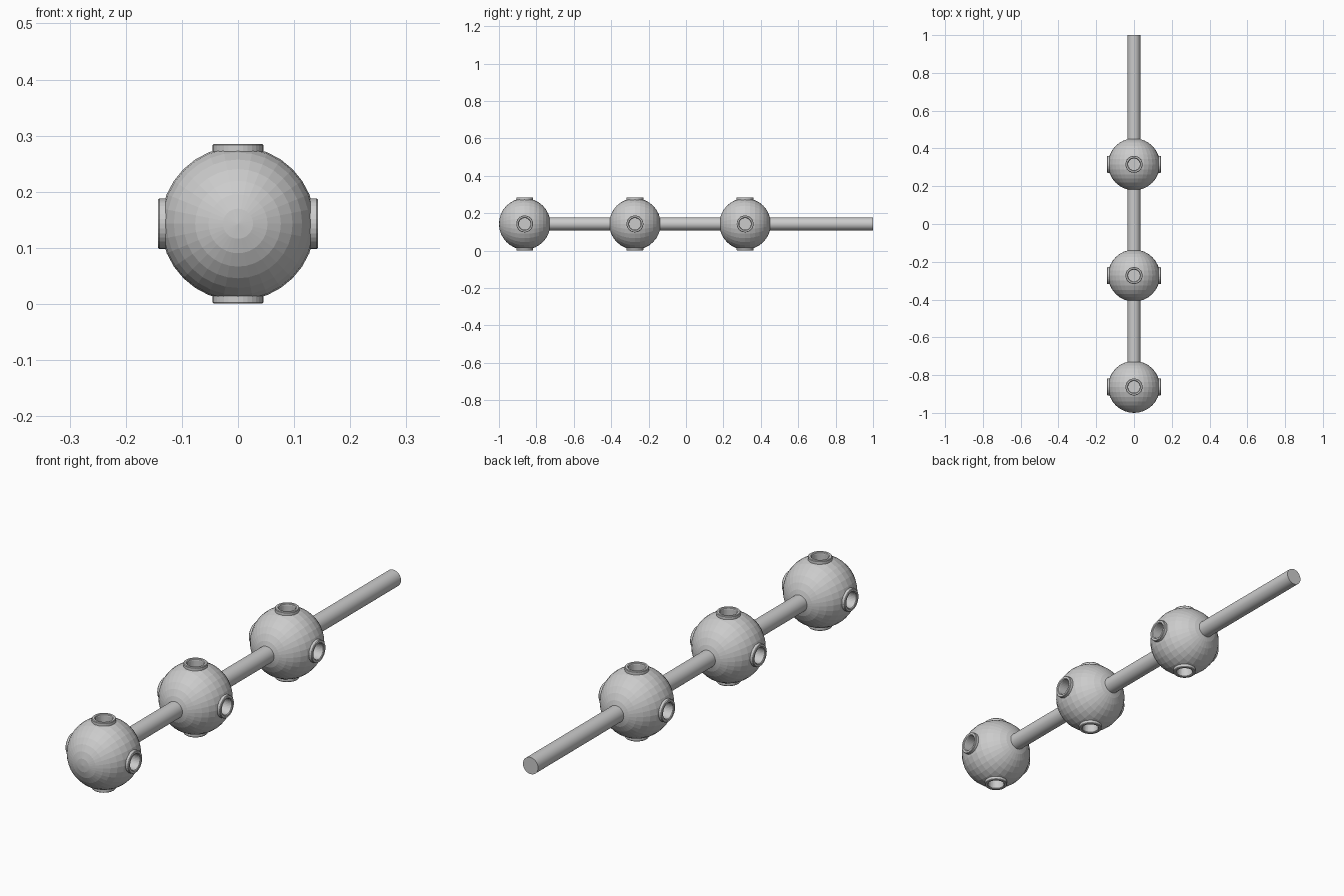
import bpy, bmesh, math
from mathutils import Matrix

if "Cube" in bpy.data.objects:
    bpy.data.objects.remove(bpy.data.objects["Cube"])

R = 0.1375           # ball radius
Z = 0.143            # axis height
BALLS = [-0.8625, -0.273, 0.316]
# four socket directions around the rod: +z, +x, -z, -x
TURNS = [Matrix.Rotation(i * math.pi / 2, 4, 'Y') for i in range(4)]


def to_object(name, bm):
    bmesh.ops.recalc_face_normals(bm, faces=bm.faces)
    me = bpy.data.meshes.new(name)
    bm.to_mesh(me)
    bm.free()
    ob = bpy.data.objects.new(name, me)
    bpy.context.collection.objects.link(ob)
    return ob


def lathe(bm, profile, mat, steps=32):
    rings = []
    for i in range(steps):
        a = 2 * math.pi * i / steps
        rings.append([bm.verts.new(mat @ Matrix.Rotation(a, 4, 'Z').to_3x3().to_4x4()
                                   @ Matrix.Translation((r, 0, h)).translation)
                      for r, h in profile])
    for i in range(steps):
        a, b = rings[i], rings[(i + 1) % steps]
        for j in range(len(profile) - 1):
            bm.faces.new((a[j], b[j], b[j + 1], a[j + 1]))
    return rings


# socket: raised lip with rounded edges and a blind hole
LIP = [(0.045, 0.120), (0.045, 0.140), (0.043, 0.1425), (0.035, 0.1425),
       (0.032, 0.140), (0.031, 0.136), (0.031, 0.095)]

for n, y in enumerate(BALLS, 1):
    place = Matrix.Translation((0, y, Z))

    # ball with its poles along the rod
    bm = bmesh.new()
    bmesh.ops.create_uvsphere(bm, u_segments=32, v_segments=16, radius=R,
                              matrix=place @ Matrix.Rotation(math.pi / 2, 4, 'X'))
    ball = to_object(f"ball_{n}", bm)

    # bores cut into the ball
    bm = bmesh.new()
    for t in TURNS:
        bmesh.ops.create_cone(bm, cap_ends=True, segments=32, radius1=0.037,
                              radius2=0.037, depth=0.1,
                              matrix=place @ t @ Matrix.Translation((0, 0, 0.14)))
    cutter = to_object(f"bore_cutter_{n}", bm)
    cutter.hide_render = True
    cutter.hide_viewport = True
    mod = ball.modifiers.new("bores", 'BOOLEAN')
    mod.operation = 'DIFFERENCE'
    mod.solver = 'EXACT'
    mod.object = cutter

    # sockets
    bm = bmesh.new()
    for t in TURNS:
        rings = lathe(bm, LIP, place @ t)
        bm.faces.new([r[-1] for r in rings])
    to_object(f"sockets_{n}", bm)

# rod running through all balls
start, end = BALLS[0], 1.0
bm = bmesh.new()
bmesh.ops.create_cone(bm, cap_ends=True, segments=32, radius1=0.034, radius2=0.034,
                      depth=end - start,
                      matrix=Matrix.Translation((0, (start + end) / 2, Z))
                      @ Matrix.Rotation(math.pi / 2, 4, 'X'))
rod = to_object("rod", bm)
bpy.context.view_layer.objects.active = rod
rod.select_set(True)
bpy.ops.object.shade_smooth_by_angle(angle=math.radians(30))
